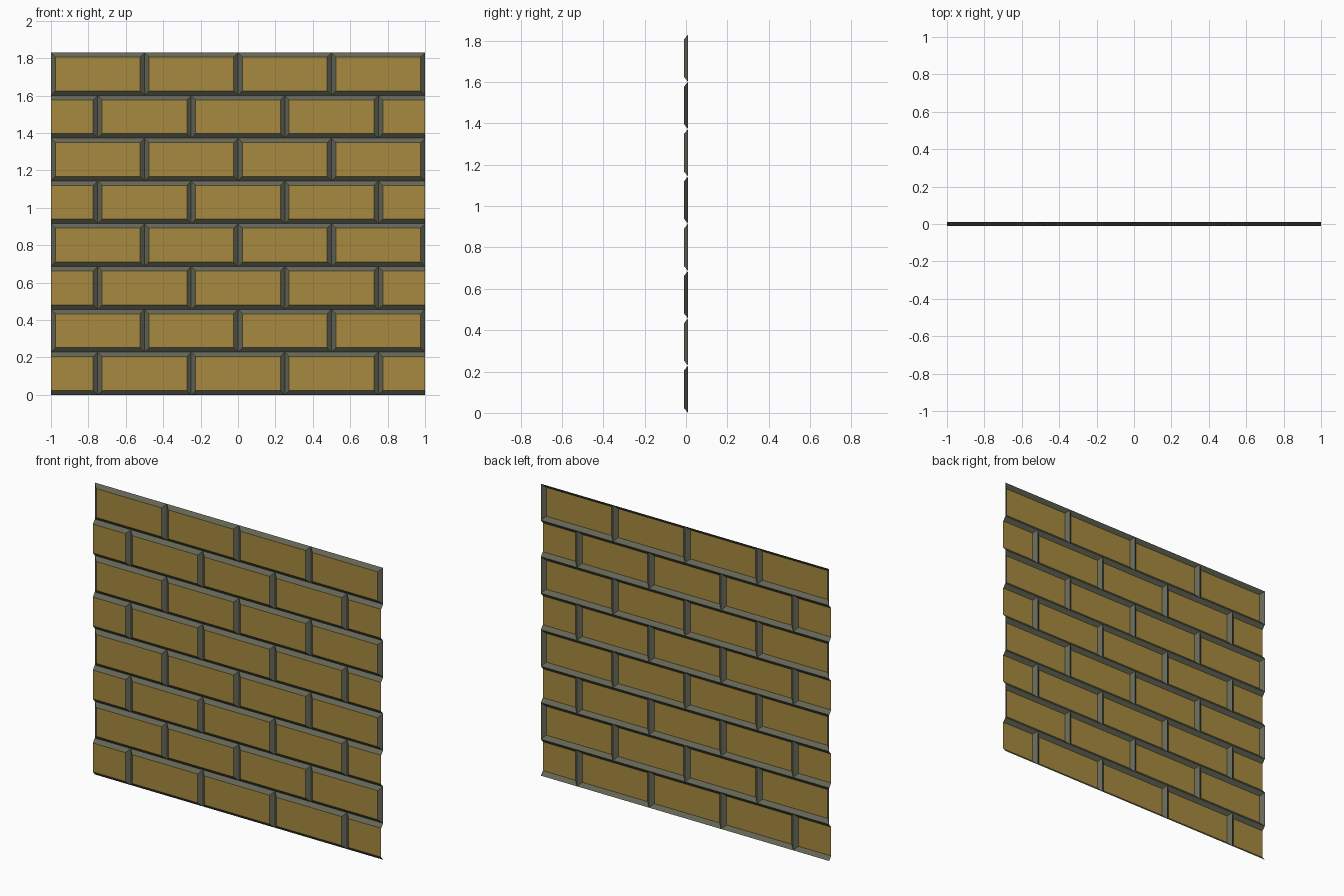
import bpy, bmesh

if "Cube" in bpy.data.objects:
    bpy.data.objects.remove(bpy.data.objects["Cube"])

W, H, ROWS = 2.0, 1.83, 8
ROW_H = H / ROWS
BRICK = 0.5
BEVEL = 0.024
FRONT, BACK = -0.01, 0.01


def material(name, rgb):
    m = bpy.data.materials.new(name)
    m.diffuse_color = (*rgb, 1)
    m.use_nodes = True
    m.node_tree.nodes["Principled BSDF"].inputs["Base Color"].default_value = m.diffuse_color
    return m


brick_mat = material("ochre brick", (0.39, 0.255, 0.05))
joint_mat = material("grey mortar", (0.13, 0.135, 0.095))


def add_brick(bm, x0, x1, z0, z1, bevel_left, bevel_right):
    # open-backed brick: flat front and sloped sides down to the joint
    a = x0 + BEVEL * bevel_left
    b = x1 - BEVEL * bevel_right
    outer = [bm.verts.new((x, BACK, z)) for x, z in ((x0, z0), (x1, z0), (x1, z1), (x0, z1))]
    inner = [bm.verts.new((x, FRONT, z)) for x, z in
             ((a, z0 + BEVEL), (b, z0 + BEVEL), (b, z1 - BEVEL), (a, z1 - BEVEL))]
    bm.faces.new(inner).material_index = 0
    for i, sloped in enumerate((True, bevel_right, True, bevel_left)):
        if sloped:
            j = (i + 1) % 4
            bm.faces.new((outer[i], outer[j], inner[j], inner[i])).material_index = 1


# one sheet per course, alternate courses shifted by half a brick
for r in range(ROWS):
    bm = bmesh.new()
    shifted = r % 2 == 0
    x = -W / 2 - (BRICK / 2 if shifted else 0)
    while x < W / 2 - 1e-6:
        x0, x1 = max(x, -W / 2), min(x + BRICK, W / 2)
        add_brick(bm, x0, x1, r * ROW_H, (r + 1) * ROW_H, x0 == x, x1 == x + BRICK)
        x += BRICK
    mesh = bpy.data.meshes.new(f"brick_course_{r + 1}")
    bmesh.ops.remove_doubles(bm, verts=bm.verts, dist=1e-5)
    bm.to_mesh(mesh)
    bm.free()
    mesh.materials.append(brick_mat)
    mesh.materials.append(joint_mat)
    obj = bpy.data.objects.new(mesh.name, mesh)
    bpy.context.collection.objects.link(obj)
